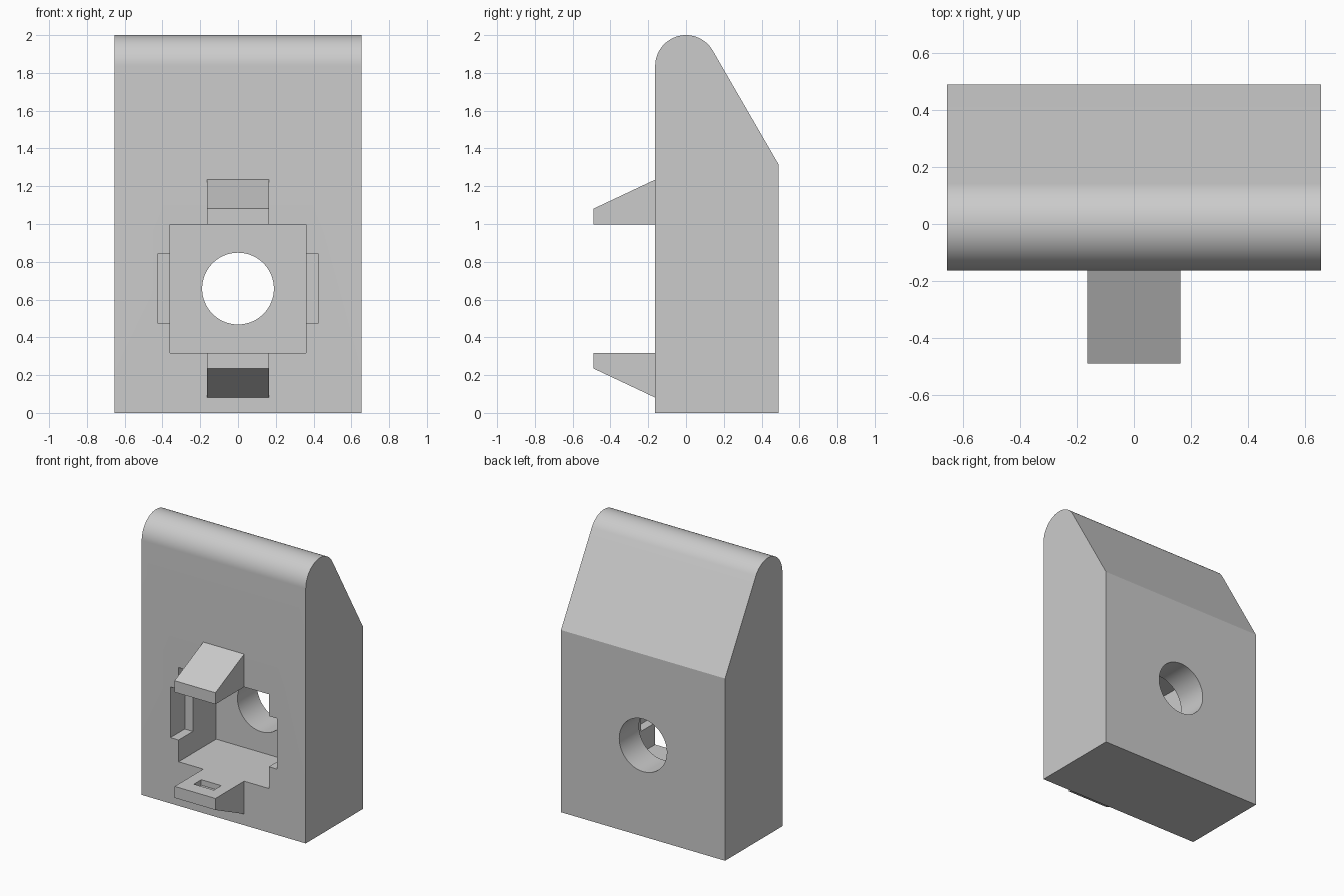
import bpy, bmesh, math
from mathutils import Vector

cube = bpy.data.objects.get("Cube")
if cube:
    bpy.data.objects.remove(cube, do_unlink=True)

grey = bpy.data.materials.new("plain_grey")
grey.use_nodes = True
grey.diffuse_color = (0.6, 0.6, 0.6, 1)
grey.node_tree.nodes["Principled BSDF"].inputs["Base Color"].default_value = (0.6, 0.6, 0.6, 1)

FRONT, BACK, HALF_W = -0.163, 0.49, 0.655
MID_Z = 0.658      # height of the socket centre
POCKET_H = 0.34    # half height of the socket pocket


def prism(name, profile, axis, lo, hi):
    """Extrude a closed profile along x (points are y, z) or y (points are x, z)."""
    bm = bmesh.new()
    place = (lambda a, b: (lo, a, b)) if axis == "x" else (lambda a, b: (a, lo, b))
    face = bm.faces.new([bm.verts.new(place(a, b)) for a, b in profile])
    grown = bmesh.ops.extrude_face_region(bm, geom=[face])["geom"]
    shift = Vector((hi - lo, 0, 0)) if axis == "x" else Vector((0, hi - lo, 0))
    bmesh.ops.translate(bm, vec=shift, verts=[g for g in grown if isinstance(g, bmesh.types.BMVert)])
    bmesh.ops.recalc_face_normals(bm, faces=bm.faces)
    mesh = bpy.data.meshes.new(name)
    bm.to_mesh(mesh)
    bm.free()
    mesh.materials.append(grey)
    obj = bpy.data.objects.new(name, mesh)
    bpy.context.collection.objects.link(obj)
    return obj


def rect(a0, a1, b0, b1):
    return [(a0, b0), (a1, b0), (a1, b1), (a0, b1)]


def arc(cx, cz, r, start, end, steps):
    angles = [math.radians(start + (end - start) * i / steps) for i in range(steps + 1)]
    return [(cx + r * math.cos(t), cz + r * math.sin(t)) for t in angles]


def select(obj):
    bpy.ops.object.select_all(action="DESELECT")
    obj.select_set(True)
    bpy.context.view_layer.objects.active = obj


def cut(obj, cutter):
    """Subtract the cutter and throw it away."""
    cutter.hide_render = True
    mod = obj.modifiers.new("cut", "BOOLEAN")
    mod.operation, mod.solver, mod.object = "DIFFERENCE", "EXACT", cutter
    select(obj)
    bpy.ops.object.modifier_apply(modifier=mod.name)
    bpy.data.objects.remove(cutter, do_unlink=True)


# Body: rounded top edge running tangentially into the back slope
top = arc(0, 2 + FRONT, -FRONT, 30, 180, 40)
body = prism("body", [(FRONT, 0), (BACK, 0), (BACK, 1.315)] + top, "x", -HALF_W, HALF_W)

# Socket pocket, shallow side notches and the round cable hole
cut(body, prism("pocket_cutter", rect(-0.36, 0.36, MID_Z - POCKET_H, MID_Z + POCKET_H),
                "y", FRONT - 0.1, 0.265))
cut(body, prism("notch_cutter", rect(-0.425, 0.425, MID_Z - 0.183, MID_Z + 0.183),
                "y", FRONT - 0.1, 0.0))
cut(body, prism("hole_cutter", arc(0, MID_Z, 0.19, 0, 354.375, 63), "y", 0.1, BACK + 0.1))
select(body)
bpy.ops.object.shade_smooth_by_angle(angle=math.radians(25))

# Wedge clips above and below the pocket, each with a blind slot facing inward
for name, side in (("upper_clip", 1), ("lower_clip", -1)):
    inner = MID_Z + side * POCKET_H
    clip = prism(name, [(FRONT, inner), (-0.49, inner), (-0.49, inner + side * 0.083),
                        (FRONT, inner + side * 0.237)], "x", -0.163, 0.163)
    cut(clip, prism("slot_cutter", rect(-0.39, -0.305, inner - 0.04, inner + 0.04),
                    "x", -0.08, 0.08))
